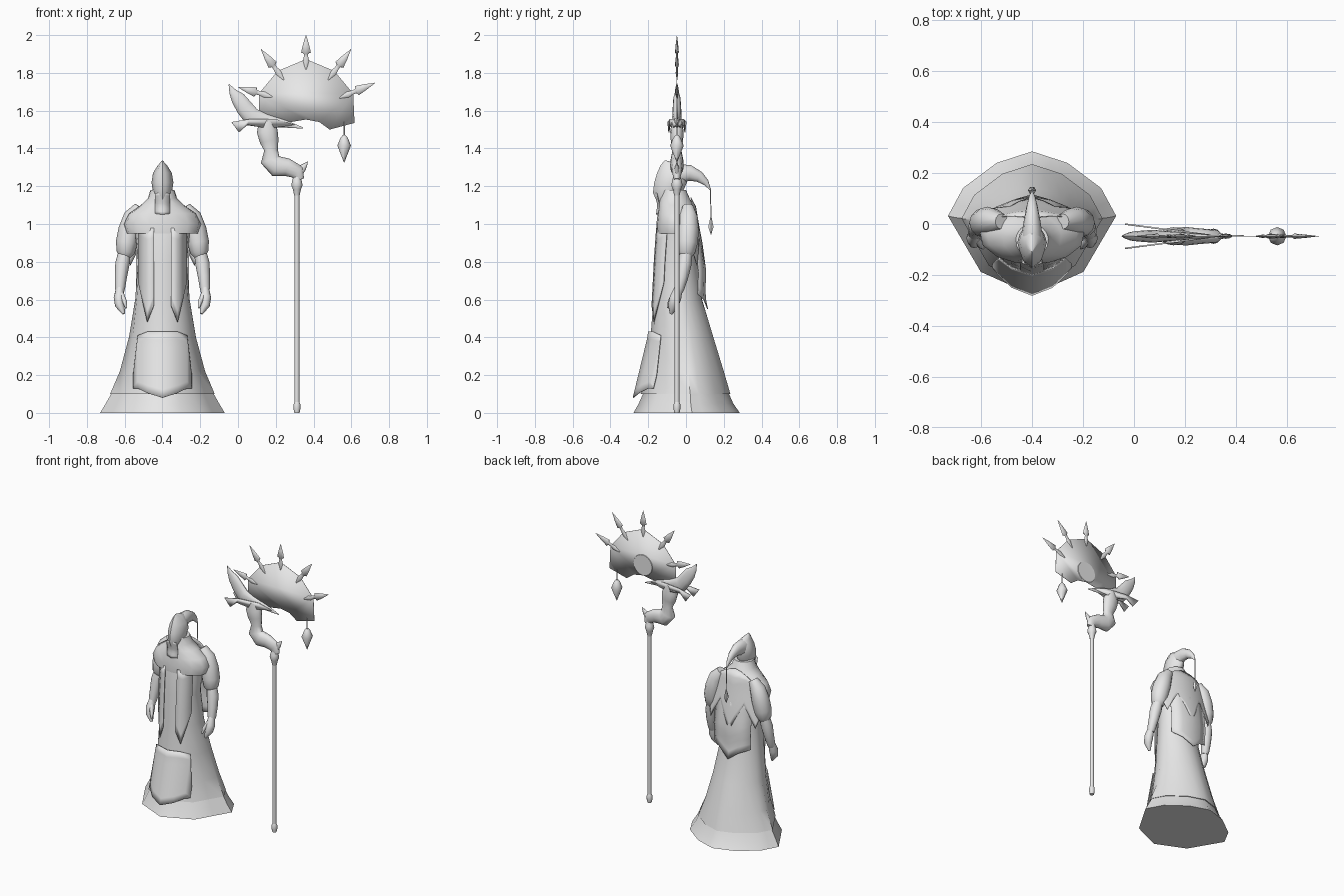
import bpy, bmesh, math
from mathutils import Vector

if "Cube" in bpy.data.objects:
    bpy.data.objects.remove(bpy.data.objects["Cube"])

grey = bpy.data.materials.new("plain grey")
grey.use_nodes = True
grey.diffuse_color = (0.8, 0.8, 0.8, 1)
grey.node_tree.nodes["Principled BSDF"].inputs["Base Color"].default_value = (0.8, 0.8, 0.8, 1)

BODY_X = -0.4     # centre of the robed figure
STAFF_Y = -0.048  # plane of the staff


def finish(name, bm, thickness=0, angle=50):
    bmesh.ops.recalc_face_normals(bm, faces=bm.faces)
    mesh = bpy.data.meshes.new(name)
    bm.to_mesh(mesh)
    bm.free()
    mesh.materials.append(grey)
    ob = bpy.data.objects.new(name, mesh)
    bpy.context.collection.objects.link(ob)
    bpy.ops.object.select_all(action="DESELECT")
    ob.select_set(True)
    bpy.context.view_layer.objects.active = ob
    bpy.ops.object.shade_smooth_by_angle(angle=math.radians(angle))
    if thickness:
        mod = ob.modifiers.new("thickness", "SOLIDIFY")
        mod.thickness = thickness
        mod.offset = 0
    return ob


def skin(name, rings, caps=True):
    """Bridge a list of equal closed rings."""
    bm = bmesh.new()
    rows = [[bm.verts.new(p) for p in ring] for ring in rings]
    n = len(rows[0])
    for a, b in zip(rows, rows[1:]):
        for i in range(n):
            j = (i + 1) % n
            bm.faces.new((a[i], a[j], b[j], b[i]))
    if caps:
        bm.faces.new(rows[0])
        bm.faces.new(rows[-1])
    return finish(name, bm)


# Ten-sided robe outline, subdivided once so it can be blended to an ellipse
half = [(0, 1), (.42, .84), (.82, .49), (1, .1), (.61, -.68), (0, -1)]
corners = [Vector(p) for p in half + [(-x, y) for x, y in half[-2:0:-1]]]
outline = []
for i, p in enumerate(corners):
    outline += [p, (p + corners[(i + 1) % len(corners)]) / 2]


def cloth(name, rings):
    """Rings are (z, half width, front y, back y, roundness)."""
    out = []
    for z, rx, y0, y1, t in rings:
        pts = [p.lerp(p.normalized(), t) for p in outline]
        out.append([(BODY_X + p.x * rx, (y0 + y1) / 2 + p.y * (y1 - y0) / 2, z) for p in pts])
    return skin(name, out)


def tube(name, path, flat=1, ref=(0, 1, 0), sides=12):
    """Tube through (x, y, z, radius); flat scales it along the ref axis."""
    pts = [Vector(p[:3]) for p in path]
    rings = []
    for i, p in enumerate(pts):
        t = (pts[min(i + 1, len(pts) - 1)] - pts[max(i - 1, 0)]).normalized()
        u = t.cross(Vector(ref)).normalized()
        v = u.cross(t)
        r = path[i][3]
        angles = [2 * math.pi * k / sides for k in range(sides)]
        rings.append([p + u * r * math.cos(a) + v * r * flat * math.sin(a) for a in angles])
    return skin(name, rings)


def interp(table, z):
    for (z0, y0), (z1, y1) in zip(table, table[1:]):
        if z <= z1:
            return y0 + (y1 - y0) * (z - z0) / (z1 - z0)
    return table[-1][1]


FRONT = [(.08, -.28), (.41, -.2), (.6, -.187), (.8, -.177), (1, -.163), (1.1, -.15), (1.17, -.165)]
BACK = [(.5, .125), (.62, .1), (.75, .105), (.9, .085), (1, .066), (1.1, .05), (1.15, .02)]


def drape(name, columns, depth, bend, rows=8):
    """Hanging cloth: columns of (x, top z, bottom z) laid on a depth curve."""
    bm = bmesh.new()
    grid = []
    for x, top, bottom in columns:
        zs = [top + (bottom - top) * k / rows for k in range(rows + 1)]
        grid.append([bm.verts.new((BODY_X + x, interp(depth, z) + bend * x * x, z)) for z in zs])
    for a, b in zip(grid, grid[1:]):
        for k in range(rows):
            bm.faces.new((a[k], b[k], b[k + 1], a[k + 1]))
    return finish(name, bm, 0.004)


def both(cols):
    """Mirror columns that start on the centre line."""
    return [(-x, a, b) for x, a, b in cols[:0:-1]] + cols


# Robe layers
cloth("under_skirt", [(0, .33, -.278, .285, 0), (.05, .3, -.25, .25, 0), (.13, .255, -.215, .215, 0)])
cloth("robe", [(.1, .277, -.24, .235, 0), (.22, .226, -.212, .2, .2), (.4, .178, -.188, .145, .6),
               (.6, .145, -.172, .085, 1), (.8, .13, -.162, .06, 1), (.95, .145, -.15, .055, 1),
               (1.05, .15, -.13, .045, 1), (1.1, .1, -.11, .02, 1)])
cloth("mantle", [(.95, .19, -.155, .055, 1), (1, .205, -.157, .062, 1), (1.055, .178, -.15, .055, 1),
                 (1.1, .115, -.145, .04, 1), (1.135, .078, -.14, .02, 1), (1.18, .064, -.13, 0, 1)])
drape("front_panel", both([(0, .43, .08), (.08, .43, .105), (.13, .41, .13), (.155, .2, .13)]), FRONT, 4)
for side, label in ((1, "left"), (-1, "right")):
    drape(label + "_stole", [(side * x, a, b) for x, a, b in
                             ((.045, .98, .57), (.08, .98, .48), (.128, .98, .69))], FRONT, 4)
drape("coat_tail", both([(0, .95, .55), (.07, .95, .6), (.14, .95, .63)]), BACK, -2)
drape("back_cape", both([(0, 1.14, .74), (.045, 1.13, .84), (.09, 1.11, .93), (.13, 1.08, .86),
                         (.17, 1.05, .78), (.2, 1.0, .88)]), BACK, -1.5)

# Arms
for side, label in ((1, "left"), (-1, "right")):
    def limb(part, path, **kw):
        tube(label + part, [(BODY_X + side * x, y, z, r) for x, y, z, r in path], **kw)
    limb("_sleeve", [(.12, .01, 1.09, .03), (.155, .012, 1.04, .05), (.175, .01, .97, .058),
                     (.19, .005, .9, .057), (.195, 0, .85, .048), (.2, 0, .825, .03)])
    limb("_forearm", [(.2, 0, .85, .033), (.212, -.008, .79, .038), (.22, -.02, .72, .032),
                      (.225, -.035, .66, .027), (.225, -.04, .64, .022)])
    limb("_hand", [(.226, -.04, .66, .02), (.23, -.055, .61, .028), (.226, -.068, .57, .025),
                   (.205, -.078, .525, .008)], flat=1.1)
    limb("_thumb", [(.218, -.06, .63, .014), (.2, -.085, .59, .012), (.192, -.095, .555, .005)])

# Hooded head, swept tail and tassel
cloth("hood", [(1.11, .035, -.15, -.05, .3), (1.165, .05, -.175, -.02, .2), (1.22, .058, -.168, .005, .2),
               (1.27, .05, -.153, .005, .2), (1.31, .025, -.135, -.02, .2), (1.335, .002, -.115, -.1, 0)])
tube("hood_tail", [(BODY_X, -.09, 1.255, .055), (BODY_X, -.03, 1.265, .052), (BODY_X, .02, 1.27, .042),
                   (BODY_X, .07, 1.25, .029), (BODY_X, .105, 1.22, .017), (BODY_X, .13, 1.18, .002)],
     flat=.75, ref=(1, 0, 0))
drape("chin_cloth", both([(0, 1.17, 1.05), (.04, 1.16, 1.055)]), FRONT, 6)
tube("tassel_cord", [(BODY_X, .13, 1.19, .003), (BODY_X, .132, 1.02, .003)], sides=6)
tube("tassel", [(BODY_X, .132, 1.035, .004), (BODY_X, .132, .985, .016), (BODY_X, .132, .945, .002)], sides=6)


def staff_part(name, path, **kw):
    """Path of (x, z, radius) in the plane of the staff."""
    return tube(name, [(x, STAFF_Y, z, r) for x, z, r in path], **kw)


# Staff shaft and fittings
SX = .312
staff_part("staff_shaft", [(SX, .03, .013), (SX, 1.18, .013)])
staff_part("staff_foot", [(SX, 0, .014), (SX, .02, .018), (SX, .045, .018), (SX, .06, .012)])
staff_part("staff_collar", [(SX, 1.15, .014), (SX, 1.185, .022), (SX, 1.205, .03), (SX, 1.225, .026),
                            (SX, 1.25, .02)])

# Crooked staff head
staff_part("staff_hook", [(.325, 1.235, .025), (.315, 1.275, .04), (.26, 1.3, .047), (.205, 1.305, .056),
                          (.17, 1.34, .052), (.175, 1.39, .036), (.165, 1.44, .05), (.155, 1.49, .055),
                          (.15, 1.55, .04)], flat=.65)
staff_part("hook_spur", [(.315, 1.27, .03), (.345, 1.3, .018), (.37, 1.33, .002)], flat=.6)
staff_part("staff_horn", [(.345, 1.508, .003), (.25, 1.53, .02), (.15, 1.545, .036), (.075, 1.565, .05),
                          (.035, 1.615, .045), (0, 1.665, .038), (-.028, 1.7, .02), (-.048, 1.74, .002)],
           flat=.5)


def plate(name, points, y_of, thickness):
    bm = bmesh.new()
    bm.faces.new([bm.verts.new((x, y_of(x), z)) for x, z in points])
    return finish(name, bm, thickness)


# Splayed fins on both sides of the hook
fin = [(-.035, 1.54), (.06, 1.555), (.2, 1.555), (.3, 1.525), (.16, 1.505), (.05, 1.525), (.005, 1.485)]
for side, label in ((1, "left"), (-1, "right")):
    plate(label + "_fin", fin, lambda x: STAFF_Y + side * (.004 + .13 * (.3 - x)), .006)

# Fan blade and its hub
fan = [(.11, 1.56), (.11, 1.69), (.21, 1.81), (.36, 1.873), (.51, 1.81), (.61, 1.69), (.617, 1.535),
       (.485, 1.5), (.43, 1.54), (.36, 1.553), (.28, 1.54)]
plate("fan", fan, lambda x: STAFF_Y, .003)
tube("fan_hub", [(.36, STAFF_Y, 1.625, .072), (.36, STAFF_Y + .005, 1.625, .07)], ref=(1, 0, 0), sides=20)

# Arrow-shaped spikes around the rim
for i, (base, tip) in enumerate([((.14, 1.685), (0, 1.725)), ((.215, 1.8), (.122, 1.925)),
                                 ((.36, 1.86), (.36, 2.0)), ((.505, 1.8), (.598, 1.925)),
                                 ((.58, 1.685), (.725, 1.747))]):
    a, b = Vector(base), Vector(tip)
    path = []
    for t, r in ((-.3, .004), (0, .017), (.2, .011), (.3, .012), (.34, .026), (.65, .016), (1, .001)):
        p = a + (b - a) * t
        path.append((p.x, p.y, r))
    staff_part("rim_spike_%d" % (i + 1), path, flat=.4, sides=8)

# Hanging pendant
staff_part("pendant_cord", [(.562, 1.54, .004), (.562, 1.45, .004)], sides=6)
staff_part("pendant", [(.562, 1.47, .008), (.562, 1.455, .02), (.562, 1.415, .036), (.562, 1.325, .001)], sides=8)
